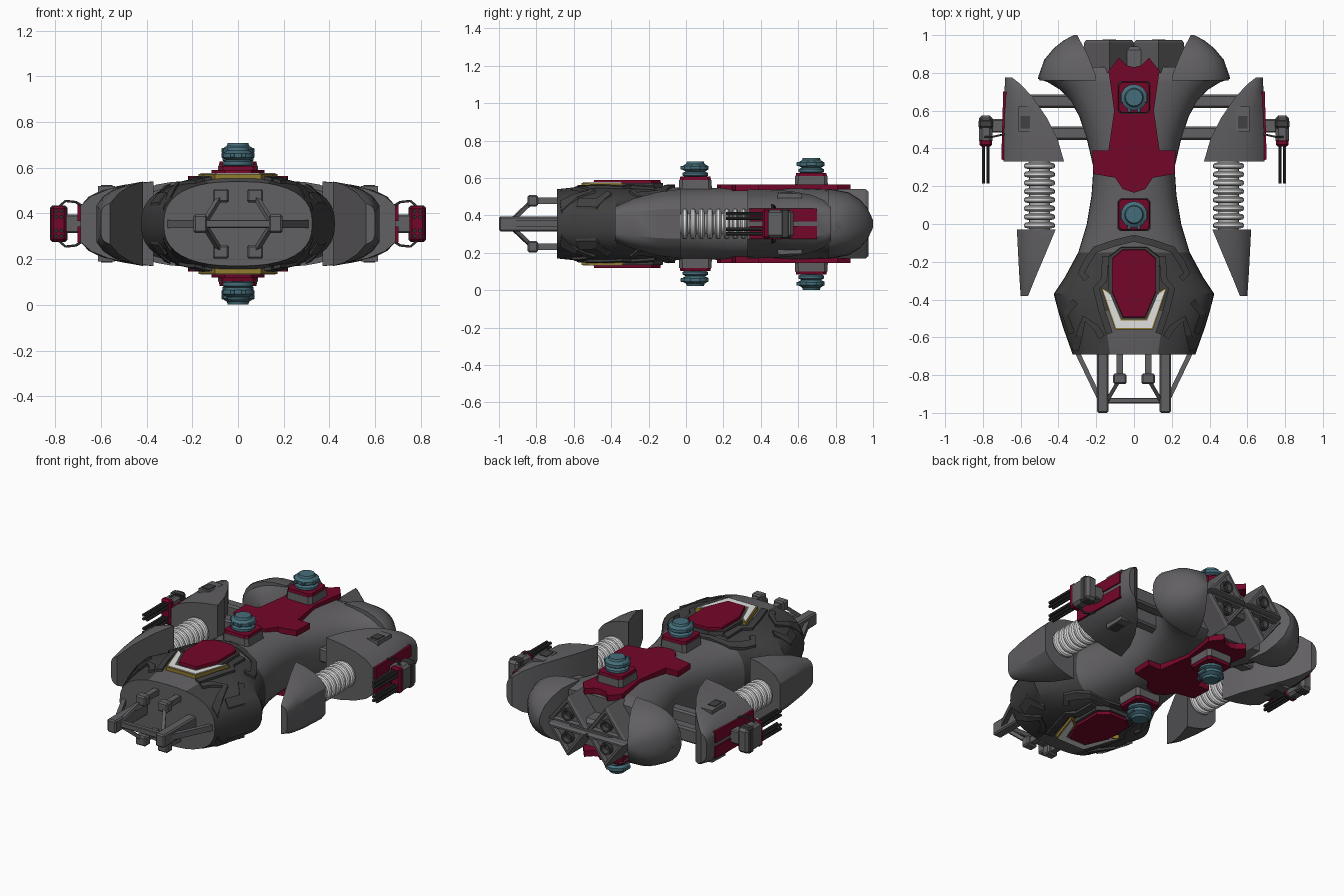
import bpy, bmesh, math
from mathutils import Vector, Matrix

if "Cube" in bpy.data.objects:
    bpy.data.objects.remove(bpy.data.objects["Cube"])

ZC = 0.355  # mirror height of the whole ship

def mat(name, c):
    m = bpy.data.materials.new(name)
    m.diffuse_color = (*c, 1)
    m.use_nodes = True
    m.node_tree.nodes["Principled BSDF"].inputs["Base Color"].default_value = m.diffuse_color
    return m

GREY = mat("hull grey", (.12, .115, .122))
DARK = mat("armour dark grey", (.05, .05, .051))
RED = mat("crimson", (.175, .002, .022))
WHITE = mat("white", (.75, .75, .75))
GOLD = mat("gold", (.28, .2, .03))
TEAL = mat("teal", (.06, .155, .195))
BLACK = mat("gunmetal", (.03, .03, .032))

def finish(name, bm, mats, smooth=None, rule=None):
    bmesh.ops.recalc_face_normals(bm, faces=bm.faces[:])
    if rule:
        for f in bm.faces:
            f.material_index = rule(f)
    me = bpy.data.meshes.new(name)
    bm.to_mesh(me)
    bm.free()
    for m in (mats if isinstance(mats, list) else [mats]):
        me.materials.append(m)
    ob = bpy.data.objects.new(name, me)
    bpy.context.collection.objects.link(ob)
    if smooth:
        bpy.ops.object.select_all(action='DESELECT')
        ob.select_set(True)
        bpy.context.view_layer.objects.active = ob
        bpy.ops.object.shade_smooth_by_angle(angle=math.radians(smooth))
    return ob

def loft(name, rings, mats, smooth=None, rule=None):
    bm = bmesh.new()
    vs = [[bm.verts.new(p) for p in r] for r in rings]
    n = len(vs[0])
    for a, b in zip(vs, vs[1:]):
        for i in range(n):
            bm.faces.new((a[i], a[(i+1) % n], b[(i+1) % n], b[i]))
    bm.faces.new(vs[0])
    bm.faces.new(vs[-1])
    return finish(name, bm, mats, smooth, rule)

def prism(name, pts, z0, z1, m, s=1, bevel=0):
    # flat outline in x,y; s=-1 flips it to the underside
    def ring(z, k):
        cx = sum(p[0] for p in pts)/len(pts)
        cy = sum(p[1] for p in pts)/len(pts)
        return [(cx+(x-cx)*k, cy+(y-cy)*k, ZC+s*(z-ZC)) for x, y in pts]
    return loft(name, [ring(z0, 1), ring(z1, 1-bevel)], m)

def box(name, c, size, m, bev=0.006):
    bm = bmesh.new()
    bmesh.ops.create_cube(bm, size=1, matrix=Matrix.Translation(c) @ Matrix.Diagonal((*size, 1)))
    if bev:
        bmesh.ops.bevel(bm, geom=bm.edges[:], offset=bev, segments=1, affect='EDGES')
    return finish(name, bm, m)

def bar(name, a, b, w, h, m):
    a, b = Vector(a), Vector(b)
    d = b - a
    bm = bmesh.new()
    rot = d.to_track_quat('Y', 'Z').to_matrix().to_4x4()
    bmesh.ops.create_cube(bm, size=1, matrix=Matrix.Translation((a+b)/2) @ rot @ Matrix.Diagonal((w, d.length, h, 1)))
    return finish(name, bm, m)

def lathe(name, c, prof, m, axis='Z', s=1, n=20, smooth=35):
    rings = []
    for r, t in prof:
        ring = []
        for i in range(n):
            u, v = r*math.cos(2*math.pi*i/n), r*math.sin(2*math.pi*i/n)
            o = (u, v, s*t) if axis == 'Z' else (u, t, v)
            ring.append(Vector(c) + Vector(o))
        rings.append(ring)
    return loft(name, rings, m, smooth)

def mirror(half):
    return half + [(-x, y) for x, y in reversed(half) if abs(x) > 1e-6]

def sp(v, e=.8):
    return math.copysign(abs(v)**e, v)

# main hull: (y, half width, half height)
SEC = [(-.69, .325, .185), (-.55, .375, .2), (-.46, .402, .204), (-.37, .425, .205), (-.28, .365, .203), (-.15, .295, .2),
       (0, .25, .192), (.15, .225, .192), (.3, .215, .195), (.45, .25, .195), (.57, .29, .195),
       (.65, .335, .193), (.71, .39, .19), (.75, .455, .188), (.77, .51, .186), (.83, .49, .16)]
N = 40
def hull_rule(f):
    c = f.calc_center_median()
    if abs(f.normal.y) > .95 or c.y > -.2:
        return 0
    return 0 if (abs(c.x) < .14 and c.y < -.5) else 1
loft("main_hull", [[(w*sp(math.cos(2*math.pi*i/N)), y, ZC+h*sp(math.sin(2*math.pi*i/N))) for i in range(N)]
                   for y, w, h in SEC], [GREY, DARK], 30, hull_rule)

def surf(x, y):  # height of hull top above the mid plane
    for a, b in zip(SEC, SEC[1:]):
        if a[0] <= y <= b[0]:
            t = (y-a[0])/(b[0]-a[0])
            w, h = a[1]+t*(b[1]-a[1]), a[2]+t*(b[2]-a[2])
            c = min(1, abs(x)/w)**1.25
            return h*(1-c*c)**.4
    return .18

def drape(name, path, w, sx, s):  # strip of flat plates following the hull surface
    rings = []
    for i, (x, y) in enumerate(path):
        p, q = Vector(path[max(i-1, 0)]), Vector(path[min(i+1, len(path)-1)])
        n = (q-p).normalized()
        n = Vector((-n.y, n.x))*w/2
        l, r = Vector((x, y))+n, Vector((x, y))-n
        rings.append([(sx*v.x, v.y, ZC+s*(surf(v.x, v.y)+o)) for v, o in ((l, -.02), (l, .014), (r, .014), (r, -.02))])
    loft(name, rings, DARK)

# core between the thrusters
box("rear_block", (0, .86, ZC), (.3, .16, .12), GREY, .02)

for sx in (1, -1):
    # flared rear lobes
    rings = []
    for y, xi, w, h in [(.76, .2, .5, .187), (.78, .2, .507, .186), (.87, .235, .475, .168), (.93, .262, .425, .13), (.97, .285, .375, .085), (1.0, .3, .32, .02)]:
        rings.append([(sx*(xi+(w-xi)*sp(math.cos(a))), y, ZC+h*sp(math.sin(a)))
                      for a in [math.pi*(-.5+k/14) for k in range(15)]])
    loft("rear_lobe", rings, GREY, 40)

    # side pods: (y, inner x, outer x, inner half height, outer half height)
    def pod(name, secs):
        rg = []
        for y, xi, xo, hi, ho in secs:
            d = xo-xi
            top = [(xi, hi), (xi+.3*d, hi*.94), (xi+.62*d, hi*.6+ho*.4), (xi+.85*d, hi*.25+ho*.75), (xo, ho*.8)]
            rg.append([(sx*x, y, ZC+z) for x, z in top] + [(sx*x, y, ZC-z) for x, z in reversed(top)])
        loft(name, rg, GREY, 25)
    pod("front_pod", [(-.38, .56, .6, .09, .06), (-.28, .52, .607, .135, .08), (-.15, .465, .614, .17, .095), (-.03, .415, .62, .185, .1)])
    pod("rear_pod", [(.33, .37, .69, .185, .1), (.45, .405, .69, .183, .1), (.56, .46, .688, .175, .1), (.67, .535, .686, .155, .09), (.74, .6, .684, .125, .07), (.775, .645, .682, .09, .05)])

    # ribbed spring linking the pods
    prof = [(.05, -.04)]
    for k in range(8):
        y0 = -.025 + k*.045
        prof += [(.055, y0), (.076, y0+.005), (.082, y0+.012), (.082, y0+.024), (.076, y0+.031), (.055, y0+.036)]
    lathe("pod_spring", (sx*.5, 0, ZC), prof + [(.05, .34)], WHITE, 'Y')

    # pylons to the hull
    for y in (.48, .65):
        box("pylon", (sx*.38, y, ZC), (.36, .07, .09), GREY, .01)

    # gun on the outer side of the pod
    box("gun_mount", (sx*.725, .52, ZC), (.09, .07, .08), GREY)
    box("gun_body", (sx*.785, .5, ZC), (.07, .15, .15), GREY, .015)
    box("gun_face", (sx*.785, .43, ZC), (.066, .04, .155), RED, .01)
    box("gun_cap", (sx*.785, .53, ZC), (.075, .05, .16), DARK, .01)
    for s in (1, -1):
        bar("pod_red_trim", (sx*.69, .34, ZC+s*.047), (sx*.68, .7, ZC+s*.047), .025, .07, RED)
        for k in range(4):
            a = math.pi/4 + k*math.pi/2
            lathe("gun_barrel", (sx*(.785+.017*math.cos(a)), 0, ZC+s*.042+.017*math.sin(a)),
                  [(.009, .215), (.009, .44)], BLACK, 'Y', n=8)
        # ammunition cable
        path = [(.79, .46, .07), (.755, .46, .1), (.71, .47, .095), (.67, .48, .07)]
        for p, q in zip(path, path[1:]):
            bar("gun_cable", (sx*p[0], p[1], ZC+s*p[2]), (sx*q[0], q[1], ZC+s*q[2]), .01, .01, BLACK)
        # pod hatch
        bar("pod_hatch", (sx*.575, .49, ZC+s*.14), (sx*.575, .62, ZC+s*.135), .075, .05, GREY)
        bar("hatch_inset", (sx*.575, .505, ZC+s*.143), (sx*.575, .57, ZC+s*.14), .05, .052, DARK)

        # triangular rear thrusters
        tri = [(.0, .012), (.265, .012), (.13, .185)]
        cx, cz = .132, .07
        loft("thruster_housing", [[(sx*(cx+(x-cx)*k), y, ZC+s*(cz+(z-cz)*k)) for x, z in tri]
                                  for y, k in ((.8, 1), (.96, 1), (.975, .9), (.975, .72), (.95, .65))], GREY)
        lathe("thruster_nozzle", (sx*cx, 0, ZC+s*cz), [(.036, .94), (.036, .976), (.026, .976), (.015, .955)], DARK, 'Y', n=16)

        # raised armour strips lying on the hull
        for path in ([(0, -.075), (.1, -.1), (.205, -.135), (.25, -.2), (.28, -.26), (.25, -.29)],
                     [(.31, -.67), (.29, -.59), (.265, -.5), (.2, -.55), (.17, -.6)],
                     [(.15, -.17), (.16, -.3), (.2, -.34), (.17, -.46), (.13, -.58)],
                     [(.33, -.58), (.365, -.48), (.31, -.41)]):
            drape("armour_strip", path, .035, sx, s)

        # nose sensor rods
        b = (sx*.075, -.82, ZC+s*.123)
        bar("sensor_rod", (sx*.075, -.68, ZC+s*.123), b, .035, .035, GREY)
        box("sensor_block", b, (.07, .055, .06), GREY, .008)
        bar("sensor_brace", b, (sx*.145, -.94, ZC+s*.01), .02, .02, GREY)

    # nose frame
    box("nose_beam", (sx*.165, -.84, ZC), (.06, .32, .08), GREY, .008)
    bar("nose_brace", (sx*.17, -.95, ZC), (sx*.3, -.68, ZC), .025, .035, GREY)
box("nose_crossbar", (0, -.935, ZC), (.3, .03, .035), GREY, .004)

# parts repeated on the top and underside
spine = mirror([(0, .83), (.04, .84), (.08, .88), (.135, .81), (.105, .6), (.135, .39), (.22, .39), (.215, .265), (.1, .245), (.06, .185), (0, .165)])
hexa = mirror([(.06, -.13), (.12, -.18), (.12, -.36), (.06, -.5)])
for s in (1, -1):
    prism("red_spine_plate", spine, .53, .565, RED, s)
    rim = [(x*1.15, -.31+(y+.31)*1.06) for x, y in hexa]
    prism("crest_rim", rim, .53, .574, DARK, s, .03)
    prism("red_crest", hexa, .54, .59, RED, s, .04)
    for nm, o, z, m in (("crest_gold_edge", .009, .574, GOLD), ("crest_white_band", 0, .578, WHITE)):
        for sx in (1, -1):
            out = [(.165+o, -.345+o), (.095+o*.6, -.55-o), (0, -.55-o), (0, -.51+o), (.07-o*.5, -.51+o), (.125-o, -.375+o)]
            prism(nm, [(sx*x, y) for x, y in out], .53, z, m, s)
    # turrets
    for y, zb, half in ((.05, .535, .09), (.67, .56, .09)):
        d = .02 if y > .5 else 0
        z = lambda v: ZC + s*(v+d-ZC)
        sq = [(a*half, y+b*half) for a, b in ((-1, -.8), (-.8, -1), (.8, -1), (1, -.8), (1, .8), (.8, 1), (-.8, 1), (-1, .8))]
        prism("turret_base", sq, zb-.04, .59+d, GREY, s, .04)
        prism("turret_red_base", [(x*.95, y+(v-y)*.95) for x, v in sq], .58+d, .607+d, RED, s, .06)
        lathe("turret_body", (0, y, z(.605)), [(.055, 0), (.068, .008), (.068, .022), (.052, .03), (.07, .04), (.07, .058), (.05, .07), (.045, .083)], TEAL, 'Z', s, 16)
        for sx in (1, -1):
            box("turret_gun", (sx*.025, y-.06, z(.655)), (.02, .04, .02), TEAL, .003)
            box("turret_cheek", (sx*.06, y, z(.655)), (.025, .06, .025), TEAL, .005)
